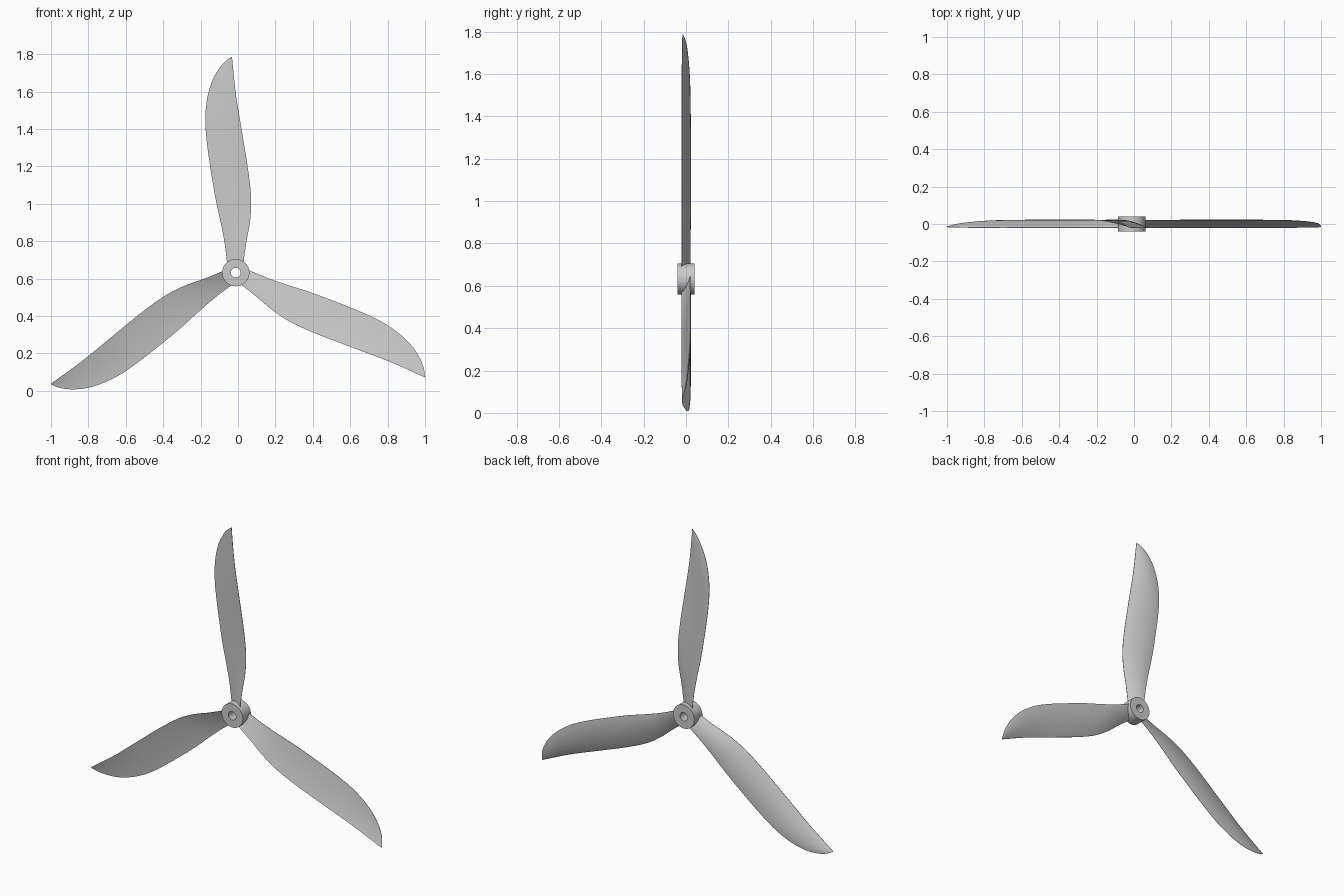
import bpy, bmesh
from math import sin, cos, pi, radians

if "Cube" in bpy.data.objects:
    bpy.data.objects.remove(bpy.data.objects["Cube"])

HUB_X, HUB_Z = -0.012, 0.632

# Blade stations: radius, left edge x, right edge x, left edge y, right edge y
STATIONS = [
    (0.045, -0.046, 0.040, 0.021, -0.021),
    (0.16, -0.060, 0.056, 0.021, -0.021),
    (0.28, -0.083, 0.077, 0.021, -0.021),
    (0.40, -0.109, 0.082, 0.021, -0.021),
    (0.55, -0.134, 0.066, 0.021, -0.021),
    (0.70, -0.155, 0.042, 0.021, -0.021),
    (0.82, -0.163, 0.022, 0.020, -0.021),
    (0.93, -0.153, 0.004, 0.017, -0.020),
    (1.02, -0.128, -0.007, 0.012, -0.019),
    (1.09, -0.090, -0.014, 0.005, -0.018),
    (1.13, -0.056, -0.018, -0.004, -0.017),
    (1.154, -0.023, -0.020, -0.014, -0.016),
]


def smooth_stations(pts, steps):
    """Catmull-Rom interpolation through the stations."""
    out = []
    for i in range(len(pts) - 1):
        a, b = pts[max(i - 1, 0)], pts[i]
        c, d = pts[i + 1], pts[min(i + 2, len(pts) - 1)]
        for k in range(steps):
            t = k / steps
            out.append([0.5 * (2 * q + (r - p) * t + (2 * p - 5 * q + 4 * r - s) * t * t
                               + (3 * q - p - 3 * r + s) * t ** 3)
                        for p, q, r, s in zip(a, b, c, d)])
    out.append(list(pts[-1]))
    return out


def finish(bm, name, angle):
    bmesh.ops.recalc_face_normals(bm, faces=bm.faces)
    mesh = bpy.data.meshes.new(name)
    bm.to_mesh(mesh)
    bm.free()
    ob = bpy.data.objects.new(name, mesh)
    bpy.context.collection.objects.link(ob)
    ob.location = (HUB_X, 0, HUB_Z)
    bpy.ops.object.select_all(action='DESELECT')
    ob.select_set(True)
    bpy.context.view_layer.objects.active = ob
    bpy.ops.object.shade_smooth_by_angle(angle=radians(35))
    return ob


def bridge(bm, a, b):
    n = len(a)
    for i in range(n):
        j = (i + 1) % n
        bm.faces.new((a[i], a[j], b[j], b[i]))


def make_blade(name, turn):
    """Thin twisted blade: nearly flat front, rounded back."""
    n = 12
    bm = bmesh.new()
    rings = []
    for r, xl, xr, yl, yr in smooth_stations(STATIONS, 4):
        chord = xr - xl
        back = min(0.014, 0.09 * chord)
        front = 0.25 * back

        def point(t, off):
            return (xl + chord * t, yl + (yr - yl) * t + off, r)
        ts = [0.5 - 0.5 * cos(pi * k / n) for k in range(n + 1)]
        prof = [point(t, 4 * back * t * (1 - t) + 0.001) for t in ts]
        prof += [point(t, 4 * front * t * (1 - t) - 0.001) for t in reversed(ts)]
        rings.append([bm.verts.new(p) for p in prof])
    for a, b in zip(rings, rings[1:]):
        bridge(bm, a, b)
    bm.faces.new(rings[0])
    bm.faces.new(rings[-1])
    ob = finish(bm, name, 35)
    ob.rotation_euler = (0, turn, 0)
    return ob


# Hub: short tube along y with a shaft hole
bm = bmesh.new()
SEG = 48
loops = [[bm.verts.new((rad * cos(2 * pi * i / SEG), y, rad * sin(2 * pi * i / SEG)))
          for i in range(SEG)]
         for rad, y in ((0.073, -0.04), (0.073, 0.04), (0.026, 0.04), (0.026, -0.04))]
for i in range(4):
    bridge(bm, loops[i], loops[(i + 1) % 4])
finish(bm, "hub", 35)

# Three blades evenly spaced round the hub
for k in range(3):
    make_blade(f"blade_{k + 1}", k * 2 * pi / 3)
